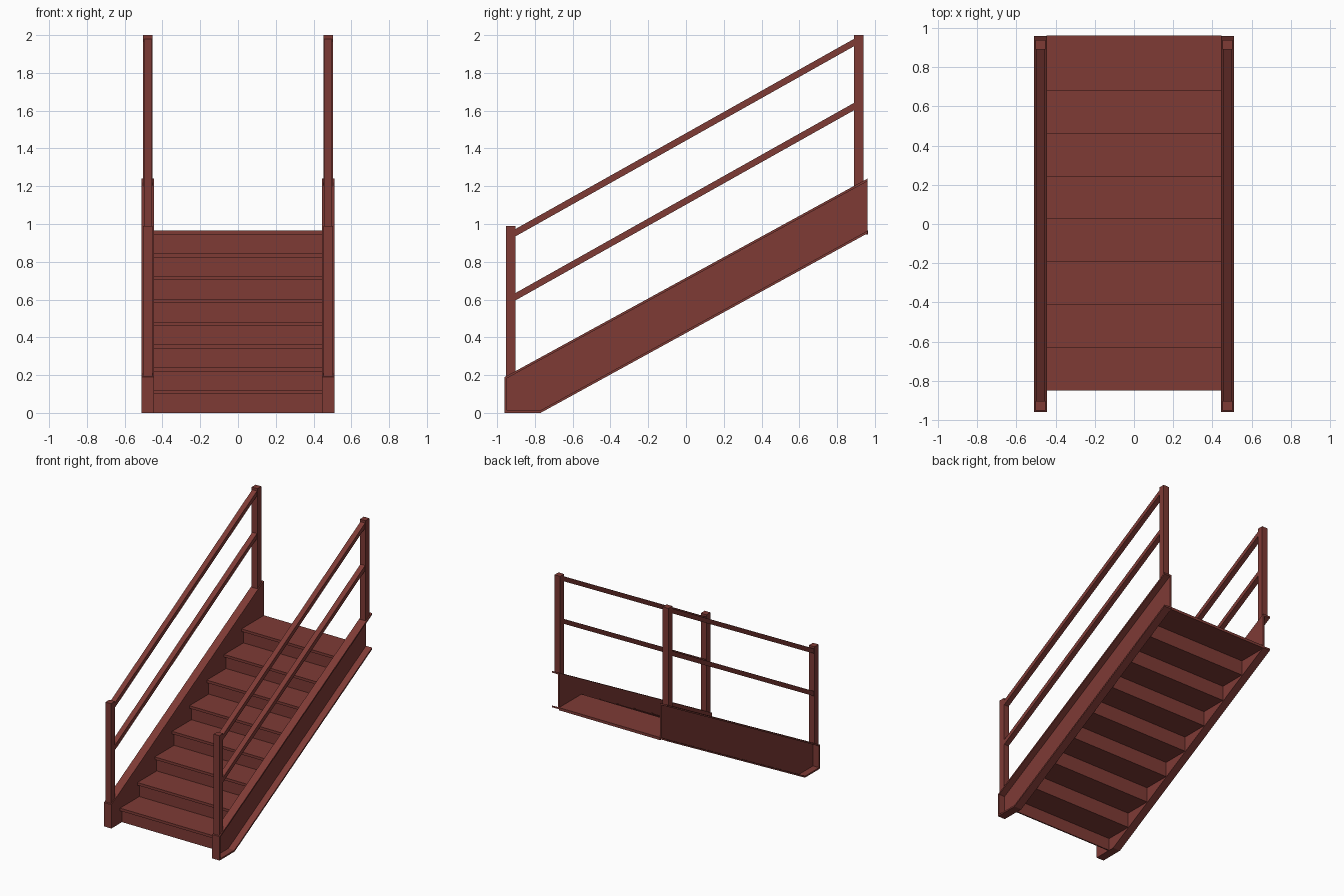
import bpy, bmesh

if "Cube" in bpy.data.objects:
    bpy.data.objects.remove(bpy.data.objects["Cube"])

paint = bpy.data.materials.new("red_brown_paint")
paint.diffuse_color = (0.21, 0.043, 0.036, 1)
paint.use_nodes = True
paint.node_tree.nodes["Principled BSDF"].inputs["Base Color"].default_value = paint.diffuse_color


def prism(name, outlines, x0, x1s):
    """Extrude (y, z) outlines along x from x0 to each matching x1."""
    bm = bmesh.new()
    for outline, x1 in zip(outlines, x1s):
        face = bm.faces.new([bm.verts.new((x0, y, z)) for y, z in outline])
        res = bmesh.ops.extrude_face_region(bm, geom=[face])
        new = [g for g in res["geom"] if isinstance(g, bmesh.types.BMVert)]
        bmesh.ops.translate(bm, verts=new, vec=(x1 - x0, 0, 0))
    bmesh.ops.recalc_face_normals(bm, faces=bm.faces)
    mesh = bpy.data.meshes.new(name)
    bm.to_mesh(mesh)
    bm.free()
    mesh.materials.append(paint)
    obj = bpy.data.objects.new(name, mesh)
    bpy.context.collection.objects.link(obj)
    return obj


def rect(y0, y1, z0, z1):
    return [(y0, z0), (y1, z0), (y1, z1), (y0, z1)]


def flange_top(y):
    return 0.19 + (y + 0.96) * 1.05 / 1.92


# Stringer channel: outer edge and inner edge of the flange, open at the back
outer = [(0.96, 1.24), (-0.96, 0.19), (-0.96, 0), (-0.77, 0), (0.96, 0.95)]
inner = [(0.96, 1.226), (-0.948, 0.183), (-0.948, 0.012), (-0.773, 0.012), (0.96, 0.964)]

for side, s in (("left", -1), ("right", 1)):
    prism(f"{side}_stringer", [outer + inner[::-1], inner], s * 0.445, [s * 0.51, s * 0.457])

    # Posts with feet cut to the slope of the stringer
    for where, y0, y1, top in (("front", -0.953, -0.903, 0.99), ("back", 0.89, 0.94, 2.0)):
        foot = [(y0, flange_top(y0) - 0.003), (y1, flange_top(y1) - 0.003)]
        prism(f"{side}_{where}_post", [foot + [(y1, top), (y0, top)]], s * 0.452, [s * 0.502])

    # Sloping rails between the posts
    for kind, z in (("hand", 0.934), ("middle", 0.595)):
        a, b, h, rise = -0.904, 0.891, 0.039, 1.008
        prism(f"{side}_{kind}_rail",
              [[(a, z), (b, z + rise), (b, z + rise + h), (a, z + h)]], s * 0.456, [s * 0.498])

# Treads with overhanging nosing, and set-back risers
RISE, GOING, THICK = 0.1206, 0.2186, 0.021
for i in range(8):
    y, z = -0.85 + i * GOING, (i + 1) * RISE
    back = 0.963 if i == 7 else y + GOING + 0.034
    prism(f"tread_{i + 1}", [rect(y, back, z - THICK, z)], -0.446, [0.446])
    prism(f"riser_{i + 1}", [rect(y + 0.024, y + 0.034, z - RISE, z - THICK)], -0.446, [0.446])
